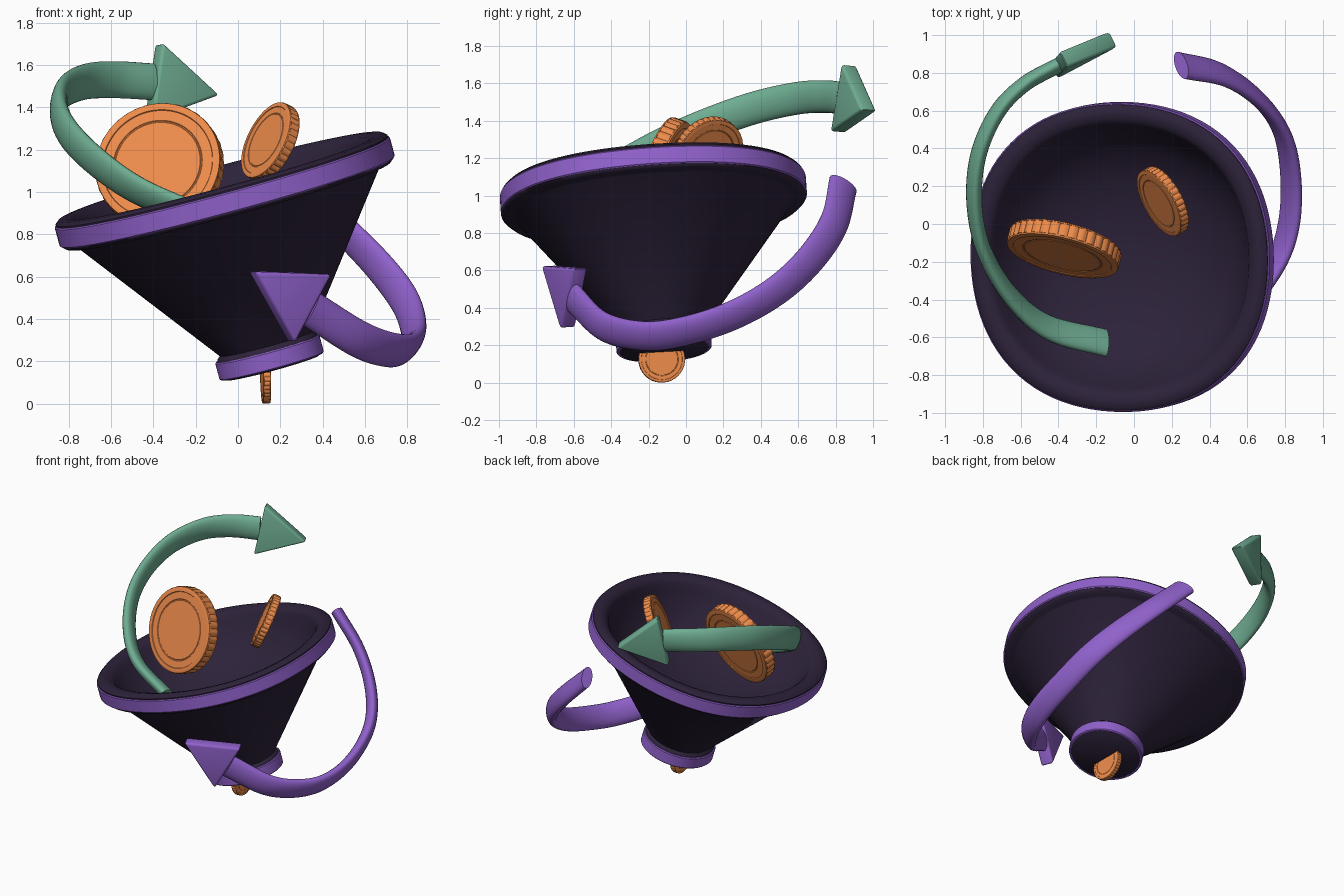
import bpy, bmesh
from math import sin, cos, pi, radians
from mathutils import Vector as V

if "Cube" in bpy.data.objects:
    bpy.data.objects.remove(bpy.data.objects["Cube"])


def material(name, rgb):
    m = bpy.data.materials.new(name)
    m.diffuse_color = (*rgb, 1)
    m.use_nodes = True
    m.node_tree.nodes["Principled BSDF"].inputs["Base Color"].default_value = m.diffuse_color
    return m


DARK = material("dark", (0.026, 0.016, 0.042))
PURPLE = material("purple", (0.28, 0.12, 0.6))
ORANGE = material("orange", (0.85, 0.26, 0.07))
GREEN = material("green", (0.16, 0.42, 0.29))


def finish(bm, name, mat, angle=35):
    bmesh.ops.remove_doubles(bm, verts=bm.verts, dist=1e-5)
    bmesh.ops.recalc_face_normals(bm, faces=bm.faces)
    me = bpy.data.meshes.new(name)
    bm.to_mesh(me)
    bm.free()
    me.materials.append(mat)
    ob = bpy.data.objects.new(name, me)
    bpy.context.collection.objects.link(ob)
    bpy.ops.object.select_all(action='DESELECT')
    ob.select_set(True)
    bpy.context.view_layer.objects.active = ob
    bpy.ops.object.shade_smooth_by_angle(angle=radians(angle))
    return ob


def bridge(bm, rings, closed=False):
    """Join successive rings of vertices with quads."""
    n = len(rings[0])
    pairs = list(zip(rings, rings[1:]))
    if closed:
        pairs.append((rings[-1], rings[0]))
    for a, b in pairs:
        for i in range(n):
            j = (i + 1) % n
            bm.faces.new((a[i], a[j], b[j], b[i]))


def lathe(name, profile, mat, centre, axis, n=96, closed=False, ridge=0.0,
          square=0.0, angle=35):
    """Spin (radius, height) points round an axis; ridge notches the edge,
    square swells the wide part a little on the diagonals."""
    bm = bmesh.new()
    rmax = max(r for r, _ in profile)
    rings = []
    for r, z in profile:
        ring = []
        for i in range(n):
            a = 2 * pi * i / n
            k = r * (1 - ridge) if r > 0.996 * rmax and i % 3 == 0 else r
            k *= 1 + square * r * (1 - cos(4 * (a - radians(75.5)))) / 2
            ring.append(bm.verts.new((k * cos(a), k * sin(a), z)))
        rings.append(ring)
    bridge(bm, rings, closed)
    ob = finish(bm, name, mat, angle)
    ob.location = centre
    ob.rotation_mode = 'QUATERNION'
    ob.rotation_quaternion = V(axis).to_track_quat('Z', 'Y')


# Tilted funnel: hollow bowl on top, flange, cone and spout
C, AXIS, SQ = (-0.065, -0.175, 1.01), (-0.27, -0.07, 1), 0.04
lathe("funnel_body", [
    (0, -.38), (.14, -.375), (.28, -.35), (.42, -.305), (.54, -.23), (.63, -.13),
    (.69, -.01), (.705, .03), (.725, .055), (.76, .065), (.795, .062),
    (.812, .048), (.812, -.06), (.795, -.075), (.755, -.078), (.738, -.085),
    (.225, -.755), (.24, -.768), (.244, -.78), (.244, -.86), (.23, -.872),
    (0, -.872)], DARK, C, AXIS, square=SQ, angle=50)


def band(name, r0, r1, z0, z1):
    b = 0.006
    lathe(name, [(r0, z0), (r1 - b, z0), (r1, z0 + b), (r1, z1 - b),
                 (r1 - b, z1), (r0, z1)], PURPLE, C, AXIS, closed=True, square=SQ)


band("rim_band", .79, .82, -.058, .04)
band("spout_band", .235, .255, -.866, -.778)


# Coins with stepped faces and ridged edges
def coin(name, centre, normal, r):
    half = [(0, .135), (.675, .135), (.685, .125), (.70, .125), (.71, .135),
            (.87, .135), (.88, .15), (.95, .15), (.985, .14), (.993, .115), (1, .11)]
    prof = half + [(a, -z) for a, z in reversed(half)]
    lathe(name, [(a * r, z * r) for a, z in prof], ORANGE, centre, normal,
          n=108, ridge=.03)


coin("large_coin", (-.37, -.13, 1.12), (-.23, -.92, .32), .305)
coin("medium_coin", (.153, .12, 1.235), (-.8, -.45, .4), .196)
coin("small_coin", (.13, -.13, .125), (.99, .06, .03), .125)


# Curved arrows: a flattened tube along a path plus a triangular head
def spline(pts, steps=8):
    p = [2 * pts[0] - pts[1]] + pts + [2 * pts[-1] - pts[-2]]
    out = []
    for i in range(1, len(p) - 2):
        a, b, c, d = p[i - 1:i + 3]
        for s in range(steps):
            t = s / steps
            out.append(.5 * (2 * b + (c - a) * t + (2 * a - 5 * b + 4 * c - d) * t * t
                             + (3 * b - a - 3 * c + d) * t ** 3))
    return out + [pts[-1]]


def arrow(name, pts, w0, w1, tip, mat):
    path = spline([V(p) for p in pts])
    w0, w1, tip = V(w0), V(w1), V(tip)
    last = len(path) - 1
    bm = bmesh.new()
    rings = []
    for i, p in enumerate(path):
        t = (path[min(i + 1, last)] - path[max(i - 1, 0)]).normalized()
        w = w0.lerp(w1, i / last)
        w = (w - t * w.dot(t)).normalized()
        u = t.cross(w)
        rings.append([bm.verts.new(p + w * .087 * cos(a) + u * .041 * sin(a))
                      for a in (2 * pi * k / 24 for k in range(24))])
    bridge(bm, rings)
    bm.faces.new(rings[0])
    bm.faces.new(rings[-1])
    finish(bm, name + "_shaft", mat, 45)

    base = path[-1]
    d = (tip - base).normalized()
    w = (w1 - d * w1.dot(d)).normalized()
    u = d.cross(w) * .046
    bm = bmesh.new()
    tri = (base + w * .187, base - w * .187, tip)
    lo = [bm.verts.new(q - u) for q in tri]
    hi = [bm.verts.new(q + u) for q in tri]
    bm.faces.new(lo)
    bm.faces.new(hi)
    bridge(bm, [lo, hi])
    bmesh.ops.bevel(bm, geom=bm.edges[:], offset=.016, segments=3,
                    profile=.5, affect='EDGES')
    finish(bm, name + "_head", mat)


arrow("green_arrow",
      [(-.15, -.63, .87), (-.45, -.55, .995), (-.645, -.39, 1.123),
       (-.79, -.15, 1.262), (-.845, .1, 1.375), (-.825, .36, 1.468),
       (-.725, .59, 1.52), (-.58, .74, 1.53), (-.40, .84, 1.52)],
      (.1, -.8, .55), (.1, .14, .98), (-.105, .98, 1.455), GREEN)
arrow("purple_arrow",
      [(.25, .84, 1.06), (.47, .79, .85), (.66, .66, .655), (.785, .48, .49),
       (.83, .25, .36), (.82, 0, .278), (.745, -.22, .25), (.58, -.44, .3),
       (.34, -.6, .45)],
      (.4, -.8, .5), (.48, .19, .86), (.065, -.735, .625), PURPLE)
